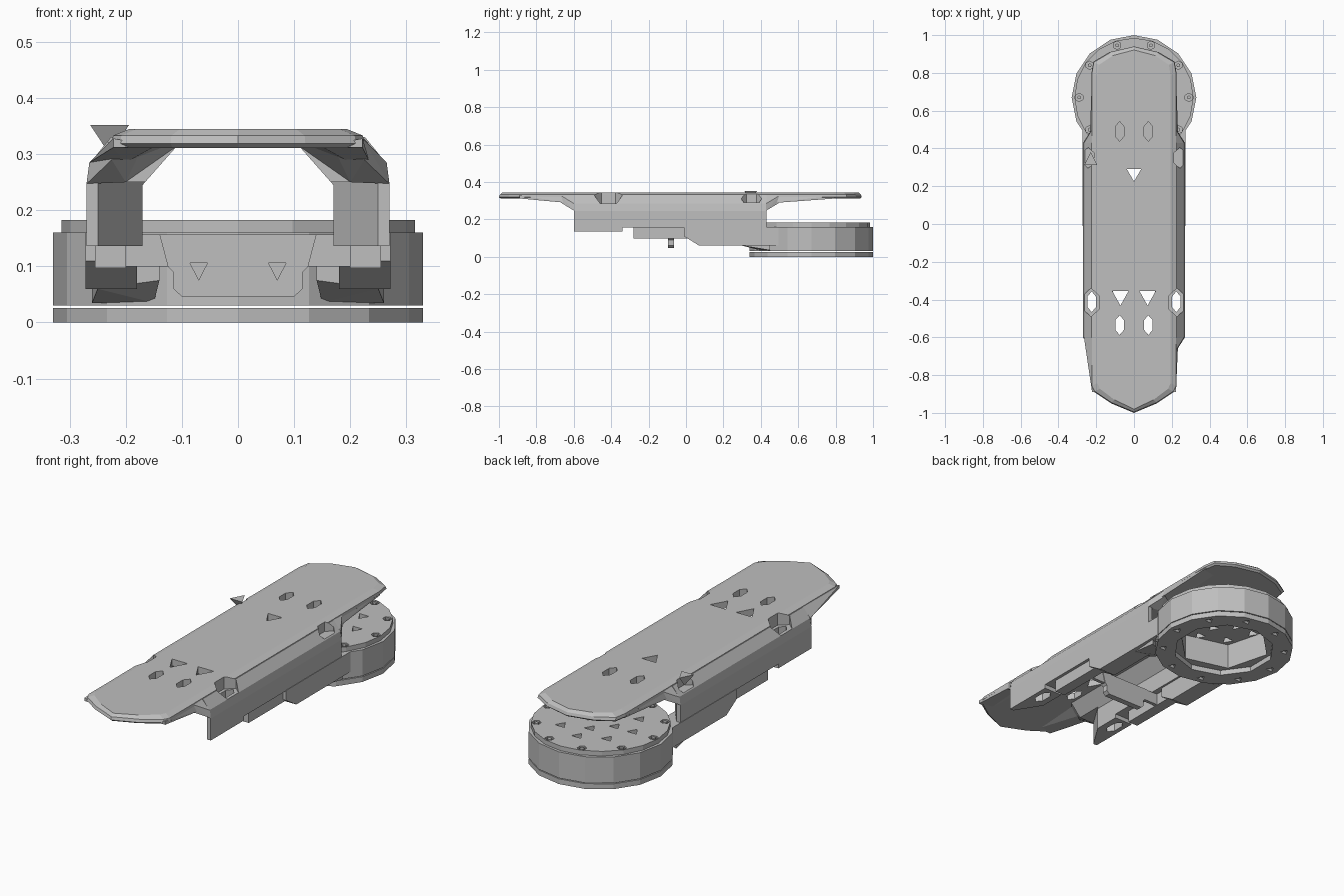
import bpy
import bmesh
from math import cos, sin, pi, radians

if "Cube" in bpy.data.objects:
    bpy.data.objects.remove(bpy.data.objects["Cube"], do_unlink=True)

GREY = (0.52, 0.52, 0.52, 1)
grey = bpy.data.materials.new("light_grey")
grey.use_nodes = True
grey.diffuse_color = GREY
grey.node_tree.nodes["Principled BSDF"].inputs["Base Color"].default_value = GREY


def finish(name, bm):
    bmesh.ops.recalc_face_normals(bm, faces=bm.faces)
    mesh = bpy.data.meshes.new(name)
    bm.to_mesh(mesh)
    bm.free()
    mesh.materials.append(grey)
    ob = bpy.data.objects.new(name, mesh)
    bpy.context.collection.objects.link(ob)
    return ob


def loft(bm, rings):
    """Skin a stack of equal-length rings and cap both ends."""
    loops = [[bm.verts.new(p) for p in ring] for ring in rings]
    for a, b in zip(loops, loops[1:]):
        for i in range(len(a)):
            j = (i + 1) % len(a)
            bm.faces.new((a[i], a[j], b[j], b[i]))
    bm.faces.new(loops[0][::-1])
    bm.faces.new(loops[-1])


def place(u, v, w, axis):
    return {"x": (w, u, v), "y": (u, w, v), "z": (u, v, w)}[axis]


def prism(name, pts, axis, a, b):
    bm = bmesh.new()
    loft(bm, [[place(u, v, w, axis) for u, v in pts] for w in (a, b)])
    return finish(name, bm)


def box(name, x0, x1, y0, y1, z0, z1):
    x0, x1 = sorted((x0, x1))
    return prism(name, [(x0, y0), (x1, y0), (x1, y1), (x0, y1)], "z", z0, z1)


def hull(name, pts):
    bm = bmesh.new()
    for p in pts:
        bm.verts.new(p)
    bmesh.ops.convex_hull(bm, input=bm.verts)
    return finish(name, bm)


def ngon(cx, cy, rx, ry, n, start=90):
    return [(cx + rx * cos(radians(start) + 2 * pi * i / n),
             cy + ry * sin(radians(start) + 2 * pi * i / n)) for i in range(n)]


def cut(target, holes, axis="z"):
    """Subtract prisms, each given as (outline, low, high)."""
    for pts, a, b in holes:
        tool = prism("hole_cutter", pts, axis, a, b)
        tool.hide_render = True
        mod = target.modifiers.new("hole", "BOOLEAN")
        mod.operation = "DIFFERENCE"
        mod.solver = "EXACT"
        mod.object = tool
        dg = bpy.context.evaluated_depsgraph_get()
        mesh = bpy.data.meshes.new_from_object(target.evaluated_get(dg))
        target.modifiers.clear()
        target.data = mesh
        bpy.data.objects.remove(tool, do_unlink=True)


SIDES = ((1, "left"), (-1, "right"))


def recesses(s):
    return [(ngon(s * 0.228, -0.415, 0.048, 0.075, 6), 0.285, 0.4),
            (ngon(s * 0.224, -0.412, 0.026, 0.055, 6), 0.1, 0.4),
            (ngon(s * 0.243, 0.35, 0.035, 0.055, 6), 0.29, 0.4)]


def bevelled_ends(s):
    """Corner cutters that slant the inner side of the wall ends."""
    return [([(s * 0.25, y0), (s * 0.05, y0), (s * 0.05, y1)], 0.1, 0.25)
            for y0, y1 in ((-0.601, -0.28), (0.431, 0.18))]


# Deck: long pointed plate with chamfered edges
half = [(0, -1.0), (0.12, -0.95), (0.21, -0.89), (0.225, -0.86), (0.225, 0.8),
        (0.215, 0.86), (0.13, 0.91)]
outline = half + [(0, 0.94)] + [(-x, y) for x, y in half[:0:-1]]
bm = bmesh.new()
loft(bm, [[(x * k, y * m, z) for x, y in outline]
          for z, k, m in ((0.311, 0.97, 0.99), (0.319, 1, 1), (0.333, 0.99, 0.995), (0.345, 0.86, 0.98))])
deck = finish("deck", bm)
deck_holes = [(ngon(0, 0.27, 0.045, 0.045, 3, -90), 0.2, 0.4)]
for s, _ in SIDES:
    deck_holes += [(ngon(s * 0.072, -0.38, 0.05, 0.052, 3, -90), 0.2, 0.4),
                   (ngon(s * 0.076, -0.535, 0.026, 0.052, 6), 0.2, 0.4),
                   (ngon(s * 0.076, 0.49, 0.026, 0.052, 6), 0.2, 0.4)] + recesses(s)
cut(deck, deck_holes)

for s, side in SIDES:
    # Side wall leaning in under the deck
    section = [(0.17, 0.157), (0.27, 0.157), (0.27, 0.245), (0.263, 0.285), (0.226, 0.331),
               (0.17, 0.325), (0.11, 0.313), (0.17, 0.245)]
    wall = prism(side + "_side_wall", [(s * x, z) for x, z in section], "y", -0.6, 0.43)
    cut(wall, recesses(s) + bevelled_ends(s))
    foot = box(side + "_wall_foot", s * 0.17, s * 0.27, -0.6, -0.34, 0.136, 0.16)
    cut(foot, recesses(s)[1:2] + bevelled_ends(s)[:1])

    # Steep gussets at the wall ends, then shallow ribs fading along the deck edge
    for end, y0, y1, y2 in (("front", -0.599, -0.67, -0.89), ("rear", 0.429, 0.5, 0.8)):
        hull(side + "_" + end + "_gusset",
             [(s * x, y, z) for x, y, z in
              ((0.27, y0, 0.247), (0.2, y0, 0.25), (0.11, y0, 0.313), (0.265, y0, 0.285),
               (0.222, y0, 0.33), (0.222, y1, 0.328), (0.225, y1, 0.29), (0.17, y1, 0.313))])
        edge = 0.265 if (side, end) == ("right", "front") else 0.235
        hull(side + "_" + end + "_rib",
             [(s * x, y, z) for x, y, z in
              ((edge, y0, 0.285), (0.222, y0, 0.33), (0.13, y0, 0.313), (0.2, y0, 0.285),
               (0.222, y2, 0.328), (0.222, y2, 0.312), (0.15, y2, 0.313))])

    # Arm reaching forward from the round base, then a narrow rail
    arm = [(0.52, 0.06), (0.07, 0.06), (-0.01, 0.11), (-0.01, 0.16), (0.52, 0.16)]
    prism(side + "_arm", arm, "x", s * 0.18, s * 0.272)
    box(side + "_rail", s * 0.2, s * 0.255, -0.28, 0.02, 0.097, 0.16)
    # Wing linking the rail to the cross plate
    hull(side + "_plate_wing",
         [(s * x, y, z) for y in (-0.085, -0.068)
          for x, z in ((0.11, 0.1), (0.11, 0.156), (0.21, 0.1), (0.21, 0.158))])
    # Sloping shoulder where the arm meets the base
    hull(side + "_shoulder",
         [(s * x, y, z) for x, y, z in
          ((0.14, 0.3, 0.1), (0.14, 0.3, 0.075), (0.25, 0.3, 0.1), (0.25, 0.3, 0.06),
           (0.15, 0.4, 0.035), (0.26, 0.45, 0.035), (0.15, 0.4, 0.157), (0.26, 0.45, 0.157))])

# Cross plate with two screw holes
plate = prism("cross_plate", [(-0.1, 0.046), (0.1, 0.046), (0.115, 0.06), (0.115, 0.09), (0.125, 0.1),
                              (0.14, 0.157), (-0.14, 0.157), (-0.125, 0.1), (-0.115, 0.09),
                              (-0.115, 0.06)], "y", -0.095, -0.065)
cut(plate, [(ngon(s * 0.07, 0.096, 0.018, 0.02, 3, -90), -0.2, -0.08) for s, _ in SIDES], "y")

# Round base: bottom ring, hollow body and perforated lid
CY = 0.67
SCREWS = [(0.29 * cos(i * pi / 5), CY + 0.29 * sin(i * pi / 5)) for i in range(10)]
ring = prism("bottom_ring", ngon(0, CY, 0.33, 0.33, 16), "z", 0, 0.026)
cut(ring, [(ngon(0, CY, 0.24, 0.24, 10), -0.1, 0.1)]
    + [(ngon(x, y, 0.022, 0.022, 3), -0.1, 0.014) for x, y in SCREWS])

body = prism("base_body", ngon(0, CY, 0.33, 0.33, 16), "z", 0.03, 0.16)
cut(body, [(ngon(0, CY, 0.225, 0.225, 6, -15), -0.1, 0.3)])

lid = prism("base_lid", ngon(0, CY, 0.315, 0.315, 20), "z", 0.158, 0.183)
lid_holes = [(ngon(x, y, 0.022, 0.022, 6), 0.17, 0.3) for x, y in SCREWS]
lid_holes += [(ngon(r * cos(a), CY + r * sin(a), 0.03, 0.03, 3, -90), 0.1, 0.3)
              for r, n in ((0.18, 8), (0.08, 4))
              for a in [2 * pi * i / n for i in range(n)]]
cut(lid, lid_holes)

# Small screws seated in the lid
for i, (x, y) in enumerate(SCREWS):
    prism("lid_screw_%d" % i, ngon(x, y, 0.011, 0.011, 5), "z", 0.168, 0.182)

# Loose countersunk screw at the rear right of the deck
hull("countersunk_screw", [(x, y, 0.352) for x, y in ngon(-0.229, 0.335, 0.04, 0.045, 3)]
     + [(-0.229, 0.34, 0.3)])
